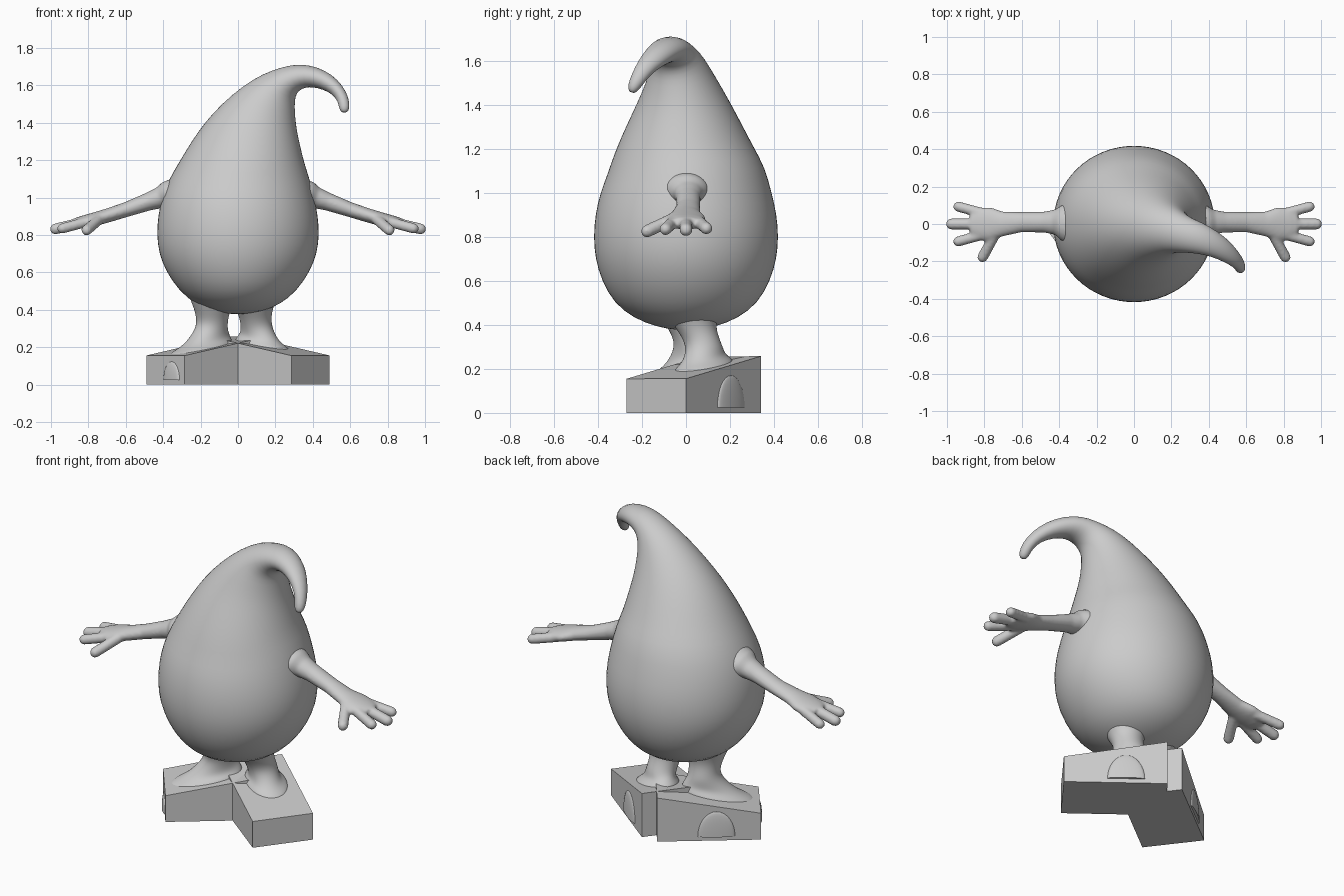
import bpy, bmesh, math
from mathutils import Vector as V

if "Cube" in bpy.data.objects:
    bpy.data.objects.remove(bpy.data.objects["Cube"])

grey = bpy.data.materials.new("soft grey")
grey.use_nodes = True
grey.diffuse_color = (0.6, 0.6, 0.6, 1)
grey.node_tree.nodes["Principled BSDF"].inputs["Base Color"].default_value = (0.6, 0.6, 0.6, 1)


def finish(bm, name, smooth=True):
    bmesh.ops.recalc_face_normals(bm, faces=bm.faces)
    mesh = bpy.data.meshes.new(name)
    bm.to_mesh(mesh)
    bm.free()
    mesh.materials.append(grey)
    for p in mesh.polygons:
        p.use_smooth = smooth
    obj = bpy.data.objects.new(name, mesh)
    bpy.context.collection.objects.link(obj)
    return obj


def loft(bm, rings, n=24):
    """Skin elliptical rings given as (centre, half axis, half axis)."""
    loops = []
    for c, u, v in rings:
        angles = [2 * math.pi * i / n for i in range(n)]
        loops.append([bm.verts.new(c + u * math.cos(a) + v * math.sin(a)) for a in angles])
    for a, b in zip(loops, loops[1:]):
        for i in range(n):
            bm.faces.new((a[i], a[i - 1], b[i - 1], b[i]))
    for loop in (loops[0], loops[-1]):
        mid = bm.verts.new(sum((v.co for v in loop), V()) / n)
        for i in range(n):
            bm.faces.new((loop[i], loop[i - 1], mid))


def finger(bm, start, end, r):
    """Round-ended tube."""
    start, end = V(start), V(end)
    d = (end - start).normalized()
    u = d.orthogonal().normalized()
    w = d.cross(u)
    rings = [(start, u * r, w * r)]
    for k in range(6):
        a = k / 5 * 1.4
        c = end - d * r * (1 - math.sin(a))
        rings.append((c, u * r * math.cos(a), w * r * math.cos(a)))
    loft(bm, rings, 12)


# Body: outline pairs (left x, z, right x, z), centre y, half depth
outline = [
    (-.05, .378, .05, .378, 0, .05), (-.13, .39, .13, .39, 0, .13),
    (-.23, .43, .23, .43, 0, .24), (-.315, .5, .315, .5, 0, .33),
    (-.385, .6, .385, .6, 0, .385), (-.425, .7, .425, .7, 0, .415),
    (-.437, .8, .437, .8, 0, .423), (-.43, .9, .43, .9, 0, .415),
    (-.41, 1.0, .41, 1.0, 0, .392), (-.37, 1.1, .385, 1.1, 0, .36),
    (-.31, 1.2, .357, 1.18, -.01, .32), (-.25, 1.3, .335, 1.27, -.01, .275),
    (-.18, 1.4, .317, 1.35, -.015, .23), (-.09, 1.5, .307, 1.42, -.02, .185),
    (.03, 1.6, .303, 1.49, -.03, .143), (.13, 1.66, .305, 1.535, -.04, .115),
    (.24, 1.7, .32, 1.57, -.06, .095), (.33, 1.715, .36, 1.59, -.075, .085),
    (.42, 1.7, .40, 1.59, -.1, .072), (.5, 1.66, .45, 1.58, -.135, .06),
    (.56, 1.6, .503, 1.555, -.18, .045), (.592, 1.535, .535, 1.515, -.215, .035),
    (.598, 1.48, .54, 1.475, -.24, .028), (.585, 1.458, .555, 1.456, -.247, .014)]
centres = [V(((a + c) / 2, y, (b + d) / 2)) for a, b, c, d, y, r in outline]
rings = []
for i, (a, b, c, d, y, r) in enumerate(outline):
    tangent = centres[min(i + 1, len(centres) - 1)] - centres[max(i - 1, 0)]
    u = V(((c - a) / 2, 0, (d - b) / 2))
    rings.append((centres[i], u, tangent.cross(u).normalized() * r))
bm = bmesh.new()
loft(bm, rings, 32)
finish(bm, "body").modifiers.new("round", "SUBSURF").levels = 1

# Arms and hands, mirrored: x, y, z, half width, half thickness
bm = bmesh.new()
arm = [(.33, 0, 1.0, .12, .1), (.385, .005, 1.005, .095, .075), (.42, .01, .998, .068, .055),
       (.48, .01, .978, .056, .046), (.6, .01, .935, .054, .038), (.7, 0, .903, .066, .036),
       (.77, 0, .883, .09, .035), (.83, 0, .868, .088, .033), (.87, 0, .86, .065, .028)]
loft(bm, [(V((x, y, z)), V((0, w, 0)), V((.3 * t, 0, t))) for x, y, z, w, t in arm])
finger(bm, (.8, .055, .872), (.965, .1, .832), .028)
finger(bm, (.8, 0, .875), (1.005, 0, .825), .03)
finger(bm, (.8, -.055, .872), (.965, -.1, .828), .028)
finger(bm, (.74, -.05, .885), (.822, -.2, .815), .029)
arms = finish(bm, "arms")
blend = arms.modifiers.new("blend", "REMESH")
blend.voxel_size = .009
blend.use_smooth_shade = True
arms.modifiers.new("soften", "SMOOTH").iterations = 4
arms.modifiers.new("mirror", "MIRROR")

# Wedge blocks under the feet, splayed outwards
TOE, SIDE, BACK = V((.285, -.27, 0)), V((.205, .27, 0)), V((-.44, .34, 0))


def spot(s, across, along, z=0):
    p = TOE + SIDE * across + BACK * along
    return V((p.x * s, p.y, z))


def top_height(s, p):
    q = V((p.x * s, p.y, 0)) - TOE
    return .155 + .102 * q.dot(BACK) / BACK.length_squared


for s, name in ((1, "left"), (-1, "right")):
    bm = bmesh.new()
    lo = [bm.verts.new(spot(s, *c)) for c in ((0, 0), (1, 0), (1, 1), (0, 1))]
    hi = [bm.verts.new(v.co + V((0, 0, top_height(s, v.co)))) for v in lo]
    bm.faces.new(lo)
    bm.faces.new(hi)
    for i in range(4):
        bm.faces.new((lo[i], lo[i - 1], hi[i - 1], hi[i]))
    finish(bm, name + "_block", False)


# Legs flaring into feet that rest on the sloped blocks
def leg(name, s, hip, ankle, foot, length, width):
    hip, ankle, foot = V(hip), V(ankle), V(foot)
    d = V((-BACK.x * s, -BACK.y, 0)).normalized()
    side = V((-d.y, d.x, 0))
    rings = [(hip + V((0, 0, .1)), d * .15, side * .15), (hip, d * .105, side * .105),
             (hip.lerp(ankle, .5), d * .085, side * .085), (ankle, d * .085, side * .082)]
    for blend, size, rise in ((.4, .7, .035), (.75, .88, .012), (1, 1, -.004), (1, 1, -.03)):
        c = ankle.lerp(foot, blend)
        c.z = top_height(s, c) + rise
        slope = top_height(s, c + d) - top_height(s, c)
        rings.append((c, (d + V((0, 0, slope))) * length * size, side * width * size))
    bm = bmesh.new()
    loft(bm, rings)
    finish(bm, name).modifiers.new("round", "SUBSURF").levels = 2


leg("left_leg", 1, (.085, .03, .42), (.1, .085, .3), (.13, .08, 0), .165, .115)
leg("right_leg", -1, (-.135, .0, .42), (-.14, .035, .3), (-.2, -.015, 0), .2, .115)


# Shallow half-round bumps on the block walls
def bump(name, s, across, along, wall, half, height):
    bm = bmesh.new()
    bmesh.ops.create_uvsphere(bm, u_segments=24, v_segments=16, radius=1)
    geom = bm.verts[:] + bm.edges[:] + bm.faces[:]
    cut = bmesh.ops.bisect_plane(bm, geom=geom, plane_co=(0, 0, 0), plane_no=(0, 0, -1), clear_outer=True)
    bmesh.ops.contextual_create(bm, geom=[e for e in cut["geom_cut"] if isinstance(e, bmesh.types.BMEdge)])
    t = V((wall.x * s, wall.y, 0)).normalized()
    out = V((-t.y, t.x, 0))
    base = spot(s, across, along, .025)
    for v in bm.verts:
        v.co = base + t * v.co.x * half + out * v.co.y * .015 + V((0, 0, v.co.z * height))
    obj = finish(bm, name)
    bpy.context.view_layer.objects.active = obj
    obj.select_set(True)
    bpy.ops.object.shade_smooth_by_angle(angle=math.radians(50))
    obj.select_set(False)


bump("left_side_bump", 1, 1, .6, BACK, .1, .145)
bump("right_side_bump", -1, 1, .43, BACK, .1, .145)
bump("right_toe_bump", -1, .34, 0, SIDE, .07, .098)
